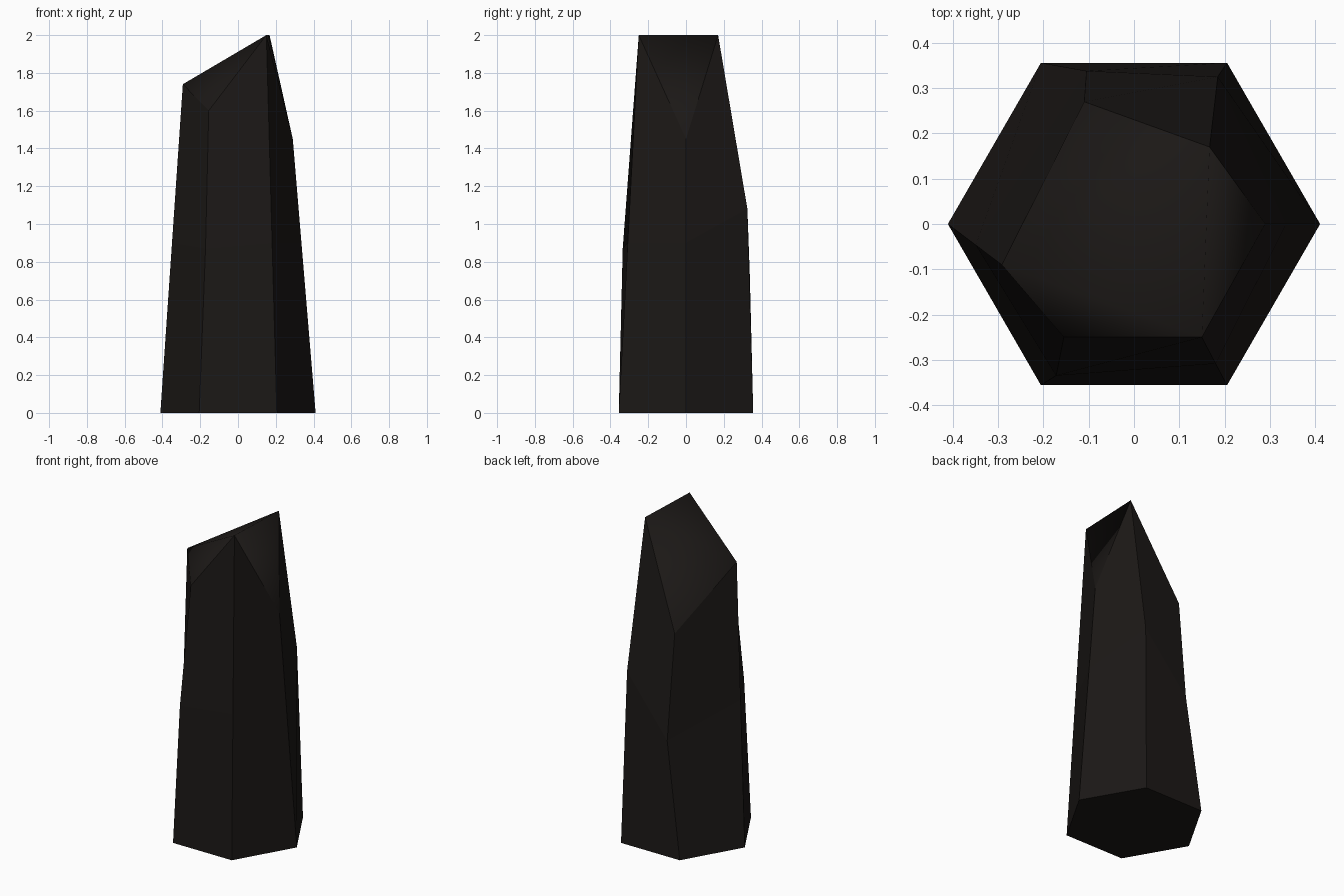
import bpy, bmesh, math

if "Cube" in bpy.data.objects:
    bpy.data.objects.remove(bpy.data.objects["Cube"])

# Dark stone material
mat = bpy.data.materials.new("dark_stone")
mat.diffuse_color = (0.011, 0.009, 0.008, 1)
mat.use_nodes = True
mat.node_tree.nodes["Principled BSDF"].inputs["Base Color"].default_value = mat.diffuse_color

# Six corner columns: a regular hexagon base, a mid ring and a slanted top ring
R = 0.411
base = [(R * math.cos(math.radians(60 * i)), R * math.sin(math.radians(60 * i)), 0)
        for i in range(6)]
top = [(0.29, 0.0, 1.45), (0.167, 0.17, 2.0), (-0.11, 0.27, 1.375),
       (-0.292, -0.09, 1.74), (-0.155, -0.25, 1.6), (0.15, -0.25, 2.0)]
kinks = {1: (0.185, 0.325, 1.08), 2: (-0.105, 0.338, 0.722), 4: (-0.172, -0.335, 0.87)}


def mid_point(i, z=0.9):
    """Chipped corners use their kink, straight corners a point on the line."""
    if i in kinks:
        return kinks[i]
    t = z / top[i][2]
    return tuple(a + (b - a) * t for a, b in zip(base[i], top[i]))


bm = bmesh.new()
rings = [[bm.verts.new(p) for p in ring]
         for ring in (base, [mid_point(i) for i in range(6)], top)]

# Underside and flat sides
bm.faces.new(rings[0][::-1])
for lo, hi in zip(rings, rings[1:]):
    for i in range(6):
        j = (i + 1) % 6
        bm.faces.new((lo[i], lo[j], hi[j], hi[i]))

# Broken top, shaded softly across its facets
for tri in ((0, 1, 5), (1, 2, 3), (1, 3, 5), (3, 4, 5)):
    bm.faces.new([rings[2][k] for k in tri]).smooth = True

bmesh.ops.recalc_face_normals(bm, faces=bm.faces[:])
mesh = bpy.data.meshes.new("stone_shard")
bm.to_mesh(mesh)
bm.free()
mesh.materials.append(mat)
shard = bpy.data.objects.new("stone_shard", mesh)
bpy.context.collection.objects.link(shard)
